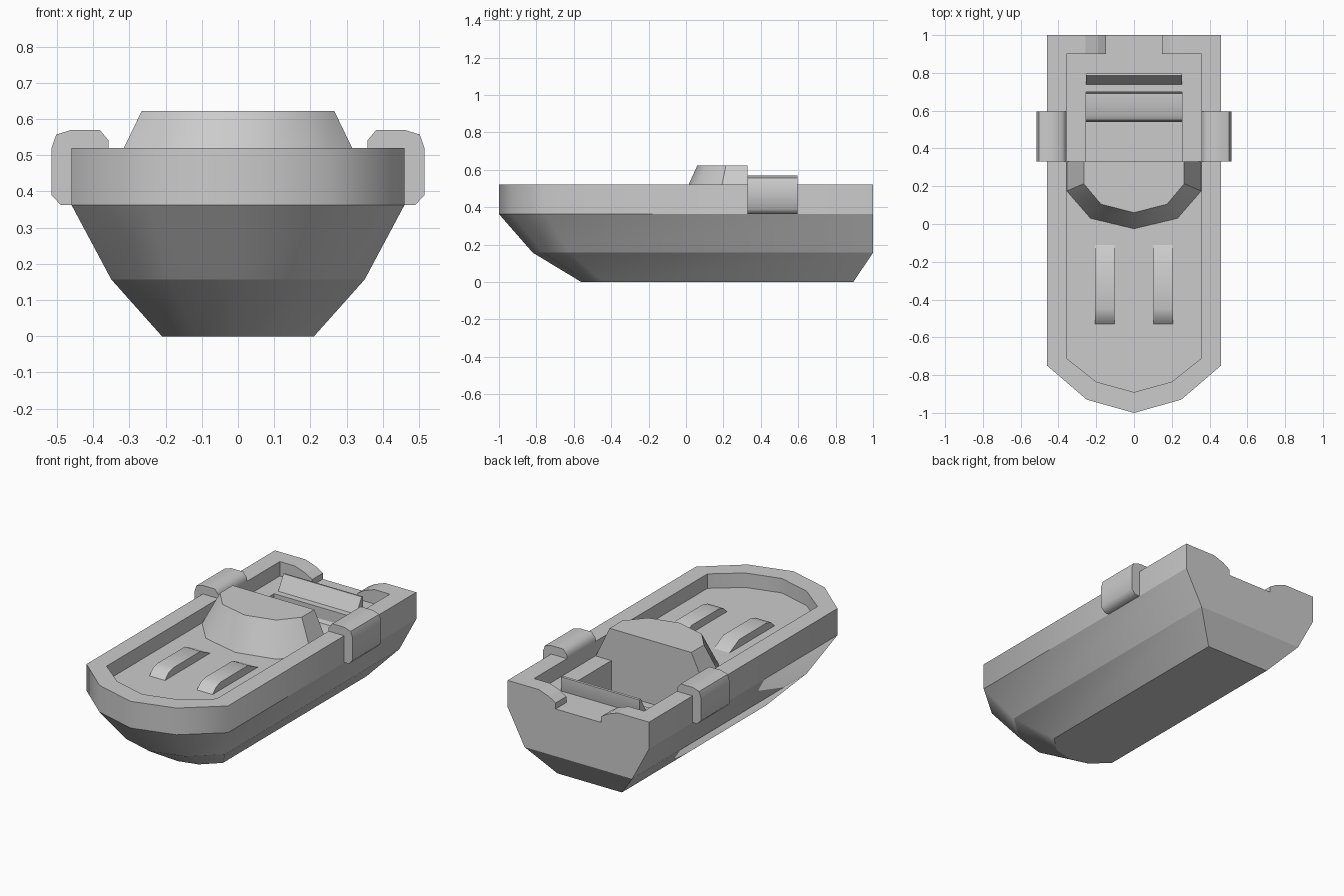
import bpy
import bmesh

if "Cube" in bpy.data.objects:
    bpy.data.objects.remove(bpy.data.objects["Cube"])

RIM, FLOOR, WELL = 0.52, 0.435, 0.25


def finish(name, bm, smooth=None, sharp_rings=False):
    bmesh.ops.recalc_face_normals(bm, faces=bm.faces)
    me = bpy.data.meshes.new(name)
    bm.to_mesh(me)
    bm.free()
    ob = bpy.data.objects.new(name, me)
    bpy.context.collection.objects.link(ob)
    if smooth:
        bpy.ops.object.select_all(action='DESELECT')
        ob.select_set(True)
        bpy.context.view_layer.objects.active = ob
        bpy.ops.object.shade_smooth_by_angle(angle=smooth)
    if sharp_rings:  # keep horizontal chine lines crisp
        for e in me.edges:
            a, b = (me.vertices[i].co.z for i in e.vertices)
            if abs(a - b) < 1e-4:
                e.use_edge_sharp = True
    return ob


def loft(name, rings, smooth=None, sharp_rings=False):
    """Skin a stack of equal-length closed rings and cap both ends."""
    bm = bmesh.new()
    loops = [[bm.verts.new(p) for p in r] for r in rings]
    n = len(rings[0])
    for a, b in zip(loops, loops[1:]):
        for i in range(n):
            j = (i + 1) % n
            bm.faces.new((a[i], a[j], b[j], b[i]))
    bm.faces.new(loops[0])
    bm.faces.new(loops[-1])
    return finish(name, bm, smooth, sharp_rings)


def prism(name, pts, axis, a, b, smooth=None):
    """Extrude a 2D profile along an axis from a to b."""
    place = {'x': lambda p, t: (t, p[0], p[1]),
             'y': lambda p, t: (p[0], t, p[1])}[axis]
    return loft(name, [[place(p, t) for p in pts] for t in (a, b)], smooth)


def mirrored(half):
    """Complete a half outline (x >= 0) across x = 0."""
    return half + [(-x, y) for x, y in reversed(half) if x > 0]


def ring(half, z):
    return [(x, y, z) for x, y in mirrored(half)]


def cut(target, cutter):
    """Subtract a hidden cutter from the target."""
    cutter.hide_render = True
    cutter.hide_set(True)
    mod = target.modifiers.new(cutter.name, 'BOOLEAN')
    mod.operation = 'DIFFERENCE'
    mod.solver = 'EXACT'
    mod.object = cutter


# Hull: outer skin, rim and hollow interior
outer = [(0, -1.0), (0.25, -0.93), (0.46, -0.75), (0.46, 1.0)]
inner = [(0, -0.89), (0.2, -0.835), (0.358, -0.71), (0.358, 0.9)]
chine = [(0, -0.82), (0.19, -0.765), (0.35, -0.62), (0.35, 1.0)]
keel = [(0, -0.56), (0.115, -0.53), (0.21, -0.44), (0.21, 0.895)]
hull = loft("hull", [ring(keel, 0), ring(chine, 0.157), ring(outer, 0.363),
                     ring(outer, RIM), ring(inner, RIM), ring(inner, FLOOR)],
            smooth=0.9, sharp_rings=True)

# Transom notch cut through the stern wall, flush with the floor
notch = mirrored([(0.148, FLOOR), (0.148, 0.47), (0.19, 0.496),
                  (0.258, RIM), (0.258, 0.6)])
cut(hull, prism("notch_cutter", notch, 'y', 0.85, 1.05))

# Sunken footwell between console and rear bench
well = [(0.33, WELL), (0.33, 0.6), (0.7, 0.6), (0.7, WELL)]
cut(hull, prism("footwell_cutter", well, 'x', -0.255, 0.255))

# Console with sloped front and sides
loft("console", [
    ring([(0, -0.025), (0.23, 0.03), (0.356, 0.175), (0.356, 0.33)], FLOOR),
    ring([(0, 0.06), (0.175, 0.105), (0.266, 0.213), (0.266, 0.33)], 0.622)],
    smooth=0.61, sharp_rings=True)

# Rear bench: low cushion in the well and leaning backrest
prism("rear_bench", [(0.54, WELL - 0.01), (0.54, 0.31), (0.55, 0.335),
                     (0.575, 0.35), (0.69, 0.35), (0.785, 0.52),
                     (0.797, 0.518), (0.797, FLOOR - 0.01),
                     (0.72, WELL - 0.01)], 'x', -0.2545, 0.2545, smooth=0.6)

# Bow benches and rail clamps on both sides
clamp = [(0.357, 0.515), (0.357, 0.54), (0.382, 0.57), (0.46, 0.57),
         (0.502, 0.557), (0.515, 0.52), (0.515, 0.39), (0.49, 0.363),
         (0.455, 0.363), (0.455, 0.515)]
bow_seat = [(-0.53, FLOOR), (-0.495, 0.468), (-0.45, 0.48), (-0.2, 0.48),
            (-0.11, FLOOR)]
for side, s in (("left", -1), ("right", 1)):
    prism(f"bow_bench_{side}", bow_seat, 'x', s * 0.104, s * 0.206, smooth=0.8)
    prism(f"rail_clamp_{side}", [(s * x, z) for x, z in clamp],
          'y', 0.33, 0.595, smooth=0.9)
